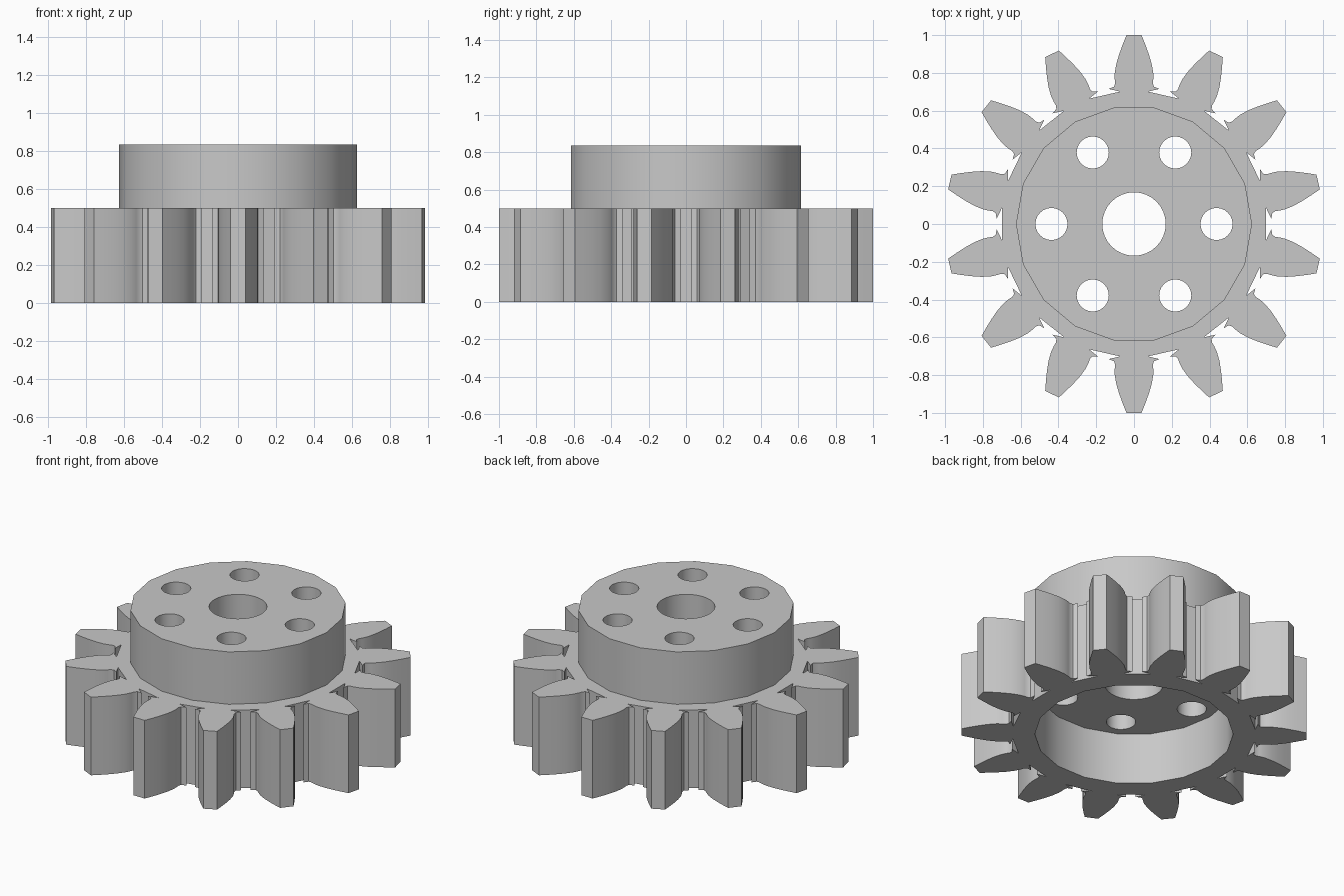
import bpy
import bmesh
from math import cos, sin, pi, radians

TEETH = 14
GEAR_TOP, HUB_TOP, RECESS_TOP = 0.5, 0.835, 0.33

cube = bpy.data.objects.get("Cube")
if cube:
    bpy.data.objects.remove(cube, do_unlink=True)

grey = bpy.data.materials.new("plain grey")
grey.use_nodes = True
grey.diffuse_color = (0.58, 0.58, 0.58, 1)
grey.node_tree.nodes["Principled BSDF"].inputs["Base Color"].default_value = grey.diffuse_color


def prism(name, outline, bottom, top):
    """Extrude a flat closed outline into a solid."""
    bm = bmesh.new()
    face = bm.faces.new([bm.verts.new((x, y, bottom)) for x, y in outline])
    grown = bmesh.ops.extrude_face_region(bm, geom=[face], use_keep_orig=True)
    verts = [v for v in grown["geom"] if isinstance(v, bmesh.types.BMVert)]
    bmesh.ops.translate(bm, verts=verts, vec=(0, 0, top - bottom))
    bmesh.ops.recalc_face_normals(bm, faces=bm.faces)
    mesh = bpy.data.meshes.new(name)
    bm.to_mesh(mesh)
    bm.free()
    mesh.materials.append(grey)
    obj = bpy.data.objects.new(name, mesh)
    bpy.context.collection.objects.link(obj)
    return obj


def circle(radius, sides, cx=0, cy=0):
    steps = [2 * pi * i / sides for i in range(sides)]
    return [(cx + radius * cos(a), cy + radius * sin(a)) for a in steps]


def combine(target, other, operation):
    """Apply a boolean and discard the second solid."""
    other.hide_render = True
    bpy.context.view_layer.objects.active = target
    mod = target.modifiers.new("combine", "BOOLEAN")
    mod.operation = operation
    mod.solver = "EXACT"
    mod.object = other
    bpy.ops.object.modifier_apply(modifier=mod.name)
    bpy.data.objects.remove(other, do_unlink=True)


# Tooth flank from tip to undercut root: half width, distance from the axis
flank = [(0.04, 1.0), (0.06, 0.95), (0.078, 0.9), (0.093, 0.85), (0.102, 0.8),
         (0.102, 0.765), (0.1, 0.745), (0.106, 0.727), (0.135, 0.715), (0.073, 0.701)]
tooth = [(-x, y) for x, y in reversed(flank)] + flank

gear_outline = []
for i in range(TEETH):
    a = -2 * pi * i / TEETH
    gear_outline += [(x * cos(a) - y * sin(a), x * sin(a) + y * cos(a)) for x, y in tooth]

# Toothed body with the raised hub
gear = prism("gear_wheel", gear_outline, 0, GEAR_TOP)
combine(gear, prism("hub", circle(0.625, 18), RECESS_TOP + 0.05, HUB_TOP), "UNION")

# Hollow underside, axle bore and ring of six holes
combine(gear, prism("recess_cutter", circle(0.575, 18), -0.1, RECESS_TOP), "DIFFERENCE")
combine(gear, prism("bore_cutter", circle(0.168, 32), -0.1, 1), "DIFFERENCE")
for i in range(6):
    a = i * pi / 3
    hole = circle(0.085, 24, 0.437 * cos(a), 0.437 * sin(a))
    combine(gear, prism("hole_cutter", hole, -0.1, 1), "DIFFERENCE")

# Smooth round walls, crisp rims
bpy.ops.object.select_all(action="DESELECT")
gear.select_set(True)
bpy.context.view_layer.objects.active = gear
bpy.ops.object.shade_smooth_by_angle(angle=radians(30))
